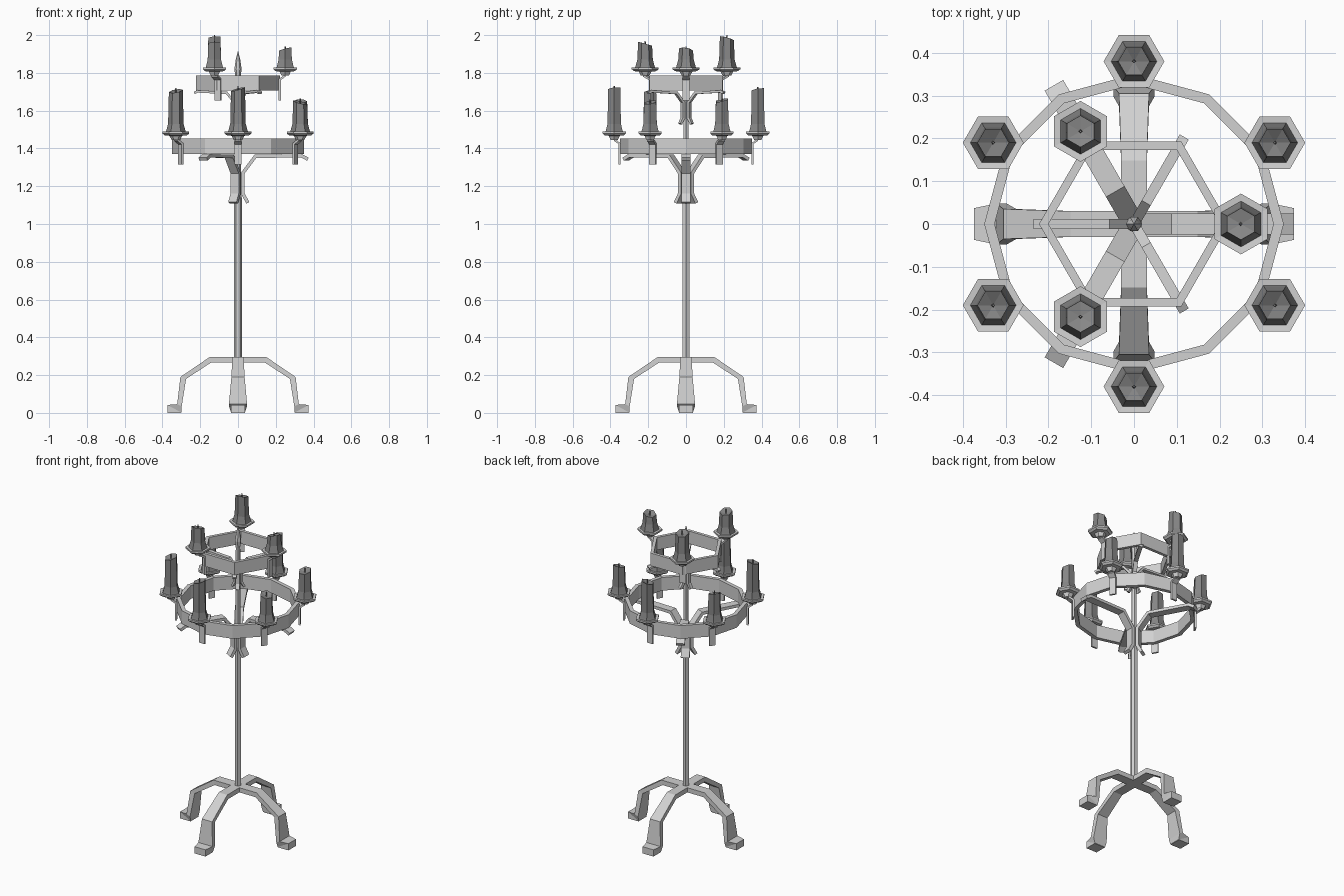
import bpy, bmesh, math, random
from mathutils import Vector, Matrix

if "Cube" in bpy.data.objects:
    bpy.data.objects.remove(bpy.data.objects["Cube"])

random.seed(4)


def material(name, v):
    m = bpy.data.materials.new(name)
    m.diffuse_color = (v, v, v, 1)
    m.use_nodes = True
    m.node_tree.nodes["Principled BSDF"].inputs["Base Color"].default_value = m.diffuse_color
    return m


METAL = material("pale_metal", 0.64)
WAX = material("grey_wax", 0.24)


def finish(bm, name, mat, matrix=None):
    bmesh.ops.recalc_face_normals(bm, faces=bm.faces)
    me = bpy.data.meshes.new(name)
    bm.to_mesh(me)
    bm.free()
    me.materials.append(mat)
    ob = bpy.data.objects.new(name, me)
    bpy.context.collection.objects.link(ob)
    if matrix:
        ob.matrix_world = matrix
    return ob


def skin(bm, loops, close=False):
    """Bridge equal-sized loops of points; cap the ends unless closed."""
    vs = [[bm.verts.new(p) for p in lp] for lp in loops]
    n = len(vs[0])
    pairs = list(zip(vs, vs[1:])) + ([(vs[-1], vs[0])] if close else [])
    for a, b in pairs:
        for i in range(n):
            j = (i + 1) % n
            bm.faces.new((a[i], a[j], b[j], b[i]))
    if not close:
        bm.faces.new(vs[0][::-1])
        bm.faces.new(vs[-1])
    return vs


def circle(r, z, sides, start=0.0):
    return [(r * math.cos(start + math.tau * i / sides),
             r * math.sin(start + math.tau * i / sides), z) for i in range(sides)]


def lathe(name, profile, sides, mat, start=0.0, close=False, matrix=None):
    bm = bmesh.new()
    skin(bm, [circle(r, z, sides, start) for r, z in profile], close)
    return finish(bm, name, mat, matrix)


def bar(name, outer, inner, halves, angle):
    """Flat bar from matching outer/inner (r, z) edges, turned about the pole."""
    bm = bmesh.new()
    skin(bm, [[(o[0], -h, o[1]), (o[0], h, o[1]), (i[0], h, i[1]), (i[0], -h, i[1])]
              for o, i, h in zip(outer, inner, halves)])
    return finish(bm, name, METAL, Matrix.Rotation(angle, 4, 'Z'))


def strip(name, path, thick, halves, angle):
    """Bar of even thickness along a path of (r, z) points."""
    pts = [Vector(p) for p in path]
    outer, inner = [], []
    for k, p in enumerate(pts):
        d1 = (p - pts[k - 1]).normalized() if k else None
        d2 = (pts[k + 1] - p).normalized() if k < len(pts) - 1 else None
        d = ((d1 or d2) + (d2 or d1)).normalized()
        n = Vector((-d.y, d.x)) * thick / 2 / max(0.6, d.dot(d1 or d2))
        outer.append(p + n)
        inner.append(p - n)
    return bar(name, outer, inner, halves, angle)


# pole with pointed finial
lathe("pole", [(0.020, 0.27), (0.020, 1.14), (0.016, 1.16), (0.014, 1.78),
               (0.019, 1.82), (0.012, 1.87), (0.001, 1.915)], 6, METAL)

# four bent legs with feet
for k in range(4):
    bar("leg",
        [(0, 0.297), (0.148, 0.297), (0.305, 0.19), (0.322, 0.046), (0.374, 0.042), (0.374, 0)],
        [(0, 0.268), (0.140, 0.268), (0.275, 0.18), (0.298, 0.035), (0.300, 0.002), (0.302, 0)],
        [0.03, 0.03, 0.035, 0.048, 0.037, 0.037], k * math.pi / 2)

# twelve-sided and six-sided hoops
for name, ro, ri, z0, z1, sides in (("lower_ring", 0.350, 0.326, 1.37, 1.452, 12),
                                    ("upper_ring", 0.222, 0.200, 1.708, 1.787, 6)):
    lathe(name, [(ro, z0), (ro, z1), (ri, z1), (ri, z0)], sides, METAL, close=True)

# three struts under each ring
for k in range(3):
    a = k * math.tau / 3
    strip("lower_strut",
          [(0.052, 1.112), (0.026, 1.16), (0.026, 1.27), (0.092, 1.358), (0.335, 1.362), (0.370, 1.343)],
          0.018, [0.025] * 6, a)
    strip("upper_strut",
          [(0.036, 1.53), (0.020, 1.56), (0.020, 1.645), (0.06, 1.694), (0.215, 1.702), (0.232, 1.694)],
          0.013, [0.012] * 6, a + math.pi / 3)


def candle(angle, dist, ring_r, pan_z, top, hex_turn):
    c, s = math.cos(angle), math.sin(angle)
    place = Matrix.Translation((dist * c, dist * s, pan_z))
    # drip pan with small cup below
    lathe("drip_pan", [(0.022, -0.03), (0.034, -0.008), (0.058, -0.006), (0.071, 0.004),
                       (0.071, 0.014), (0.05, 0.012)], 6, METAL, hex_turn, matrix=place)
    # hanging bracket that clips over the ring
    strip("bracket", [(dist, pan_z - 0.01), (dist - 0.004, pan_z - 0.032),
                      (ring_r + 0.006, pan_z - 0.05), (ring_r + 0.006, pan_z - 0.16)],
          0.011, [0.019] * 4, angle)
    # flared wax candle with a slanted, slightly hollow top
    h = top - pan_z - 0.012
    bm = bmesh.new()
    vs = skin(bm, [circle(r, z, 6, hex_turn) for r, z in
                   ((0.055, 0.008), (0.050, 0.022), (0.041, 0.055), (0.037, h))])
    tilt = random.uniform(0, math.tau)
    for v in vs[-1]:
        a = math.atan2(v.co.y, v.co.x)
        v.co.z += 0.011 * math.cos(a - tilt) - 0.004
    cap = bmesh.ops.poke(bm, faces=[f for f in bm.faces if all(v in vs[-1] for v in f.verts)])
    cap["verts"][0].co.z -= 0.012
    finish(bm, "candle", WAX, place)
    lathe("wick", [(0.005, h - 0.02), (0.003, h + 0.012)], 4, WAX, matrix=place)


# six lower candles
for k, top in enumerate((1.665, 1.725, 1.67, 1.72, 1.73, 1.66)):
    candle(math.radians(30 + 60 * k), 0.38, 0.345, 1.475, top, 0)

# three upper candles
for k, top in enumerate((1.94, 2.0, 1.97)):
    rad = 0.215 if k == 0 else 0.205
    candle(k * math.tau / 3, 0.25, rad, 1.815, top, math.pi / 6)
